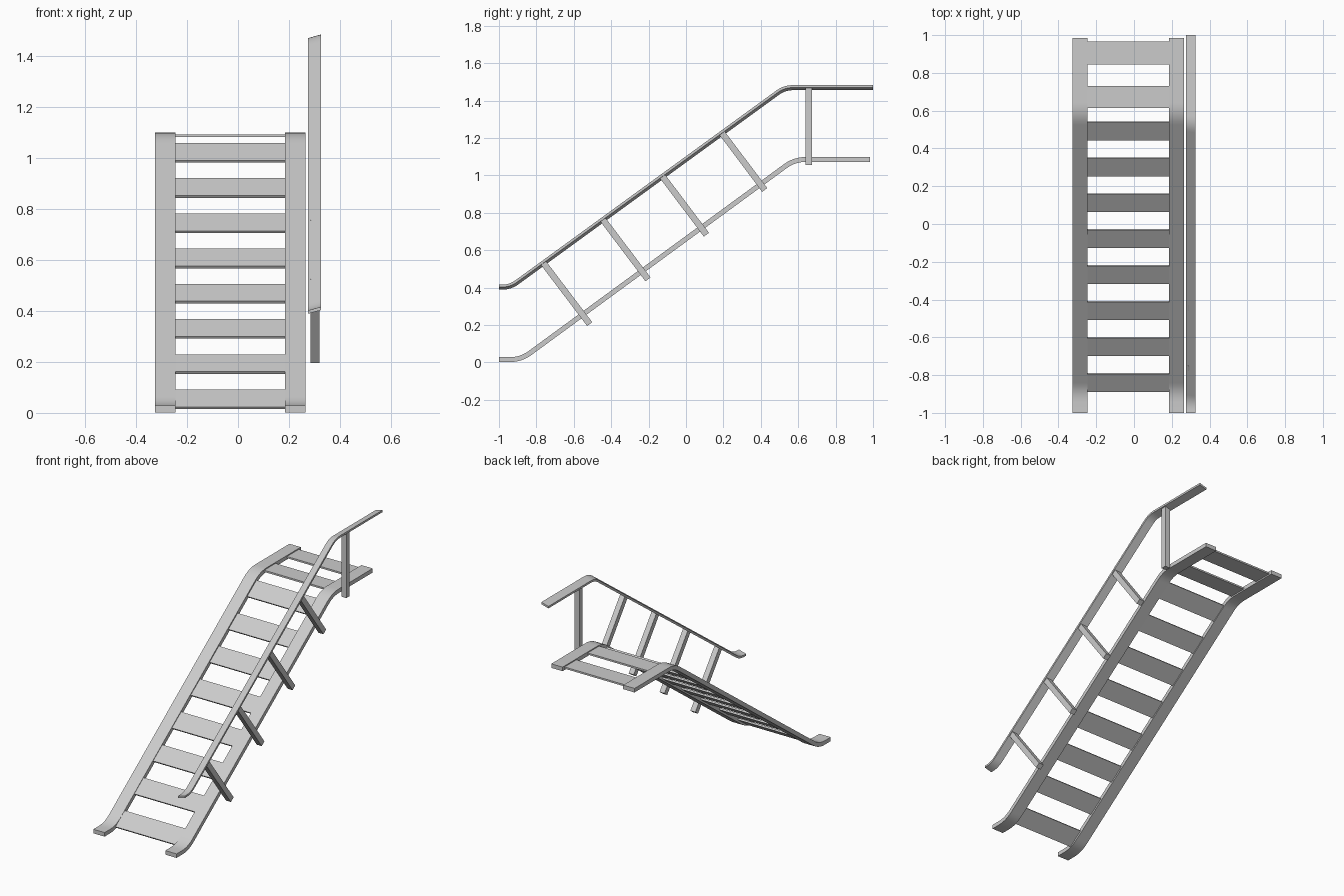
import bpy, math
from mathutils import Vector

if "Cube" in bpy.data.objects:
    bpy.data.objects.remove(bpy.data.objects["Cube"])


def make(name, verts, faces):
    me = bpy.data.meshes.new(name)
    me.from_pydata([tuple(v) for v in verts], [], faces)
    me.update()
    ob = bpy.data.objects.new(name, me)
    bpy.context.collection.objects.link(ob)
    # consistent outward normals
    import bmesh
    bm = bmesh.new()
    bm.from_mesh(me)
    bmesh.ops.recalc_face_normals(bm, faces=bm.faces)
    bm.to_mesh(me)
    bm.free()
    return ob


def rounded(pts, reach, steps=6):
    """Round the inner corners of a (y, z) polyline with short curves."""
    p = [Vector(q) for q in pts]
    out = [p[0]]
    for a, b, c in zip(p, p[1:], p[2:]):
        s = b + (a - b).normalized() * reach
        e = b + (c - b).normalized() * reach
        for i in range(steps + 1):
            t = i / steps
            out.append(s * (1 - t) ** 2 + b * 2 * t * (1 - t) + e * t * t)
    return out + [p[-1]]


def strip(name, path, x0, x1, thick, tilt=0.0):
    """Sweep a flat bar along a (y, z) path; tilt raises the x1 edge."""
    verts, faces = [], []
    n = len(path)
    for i, p in enumerate(path):
        d = (path[min(i + 1, n - 1)] - path[max(i - 1, 0)]).normalized()
        nrm = Vector((-d.y, d.x))
        if i in (0, n - 1):
            nrm = Vector((0, 1))
        h = thick / 2
        for x, o in ((x0, -h - tilt), (x1, -h + tilt), (x1, h + tilt), (x0, h - tilt)):
            q = p + nrm * o
            verts.append((x, q.x, q.y))
    for i in range(n - 1):
        for k in range(4):
            a, b = i * 4 + k, i * 4 + (k + 1) % 4
            faces.append((a, b, b + 4, a + 4))
    faces += [(3, 2, 1, 0), tuple(range(4 * n - 4, 4 * n))]
    ob = make(name, verts, faces)
    bpy.ops.object.select_all(action='DESELECT')
    ob.select_set(True)
    bpy.context.view_layer.objects.active = ob
    bpy.ops.object.shade_smooth_by_angle(angle=math.radians(30))
    return ob


def bar(name, a, b, x0, x1, width):
    """Box running from a to b in the (y, z) plane."""
    a, b = Vector(a), Vector(b)
    d = (b - a).normalized()
    n = Vector((-d.y, d.x)) * width / 2
    quad = [a - n, b - n, b + n, a + n]
    verts = [(x, q.x, q.y) for x in (x0, x1) for q in quad]
    faces = [(0, 1, 2, 3), (7, 6, 5, 4)] + [
        (k, (k + 1) % 4, (k + 1) % 4 + 4, k + 4) for k in range(4)]
    return make(name, verts, faces)


# Side stringers with flattened ends
side = rounded([(-1, 0.015), (-0.882, 0.015), (0.58, 1.085), (0.985, 1.085)], 0.06)
strip("left_stringer", side, -0.325, -0.245, 0.026)
strip("right_stringer", side, 0.185, 0.265, 0.026)

# Sloping treads
for i in range(8):
    y, z = -0.84 + i * 0.1905, 0.053 + i * 0.138
    bar(f"tread_{i + 1}", (y - 0.047, z - 0.034), (y + 0.047, z + 0.034), -0.25, 0.19, 0.011)

# Flat treads on the landing
for i, (y0, y1) in enumerate(((0.615, 0.73), (0.845, 0.965))):
    bar(f"landing_tread_{i + 1}", (y0, 1.086), (y1, 1.086), -0.25, 0.19, 0.011)

# Handrail, rolled slightly
rail = rounded([(-1, 0.402), (-0.94, 0.402), (0.527, 1.469), (1, 1.469)], 0.045)
strip("handrail", rail, 0.275, 0.325, 0.013, 0.007)

# Handrail posts
for i in range(4):
    bar(f"rail_post_{i + 1}", (-0.765 + i * 0.319, 0.535 + i * 0.2305),
        (-0.515 + i * 0.312, 0.205 + i * 0.239), 0.285, 0.32, 0.034)
bar("landing_post", (0.656, 1.055), (0.656, 1.466), 0.285, 0.32, 0.034)
